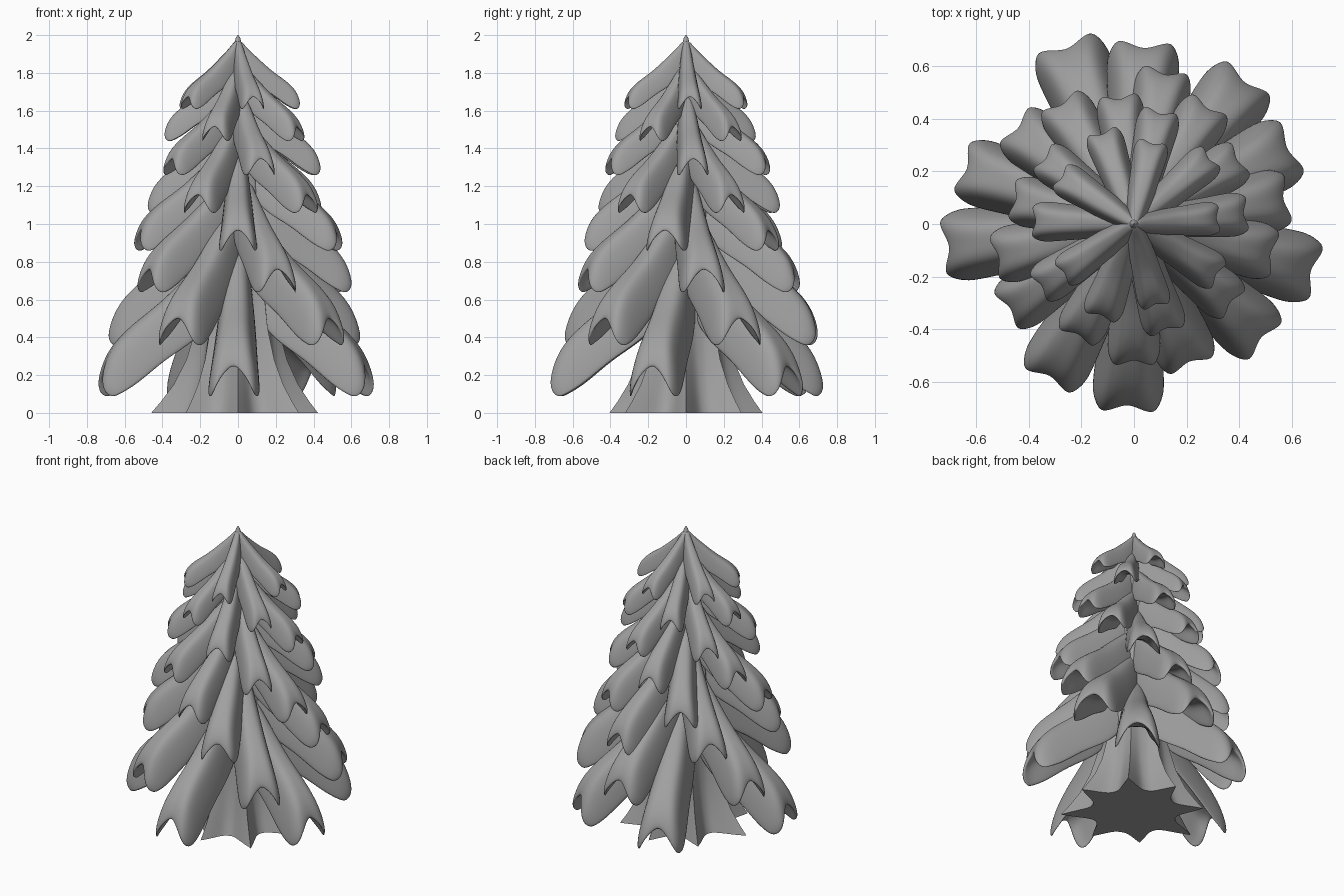
import bpy
import math
import random
from math import cos, sin, pi, radians

random.seed(4)
cube = bpy.data.objects.get("Cube")
if cube:
    bpy.data.objects.remove(cube, do_unlink=True)

grey = bpy.data.materials.new("plain_grey")
grey.use_nodes = True
COLOR = (0.35, 0.35, 0.35, 1)
grey.diffuse_color = COLOR
grey.node_tree.nodes["Principled BSDF"].inputs["Base Color"].default_value = COLOR


def make_mesh(name, verts, faces):
    mesh = bpy.data.meshes.new(name)
    mesh.from_pydata(verts, [], faces)
    mesh.materials.append(grey)
    mesh.shade_smooth()
    return mesh


def add_object(name, mesh):
    obj = bpy.data.objects.new(name, mesh)
    bpy.context.scene.collection.objects.link(obj)
    return obj


# Branch stations: reach, height, half width, flap drop, underside fill
STATIONS = [(0, 1, .35, .2, .7), (.16, .84, .65, .42, .7), (.36, .69, .8, .42, .65),
            (.58, .52, .88, .34, .6), (.8, .4, 1, .37, .5), (.95, .28, 1.06, .31, .3),
            (1.01, .19, .9, .22, .1)]
# Half cross-section: sideways, drop along the branch, drop at the tip, forward bulge
SECTION = [(1, 1, 1, -.05), (.9, .62, .72, .04), (.64, .16, .42, .04), (.34, .02, .18, .02)]


def branch_mesh(name, reach, tip_z, height):
    """Folded, drooping solid branch pointing along +x."""
    width = .205 * reach
    across = ([(-s, d, e, f) for s, d, e, f in SECTION] + [(0, 0, 0, 0)] + SECTION[::-1])
    verts = []
    for r, z, w, drop, fill in STATIONS:
        at_tip = r > 1
        top, under = [], []
        for s, d, e, f in across:
            fall = e if at_tip else d
            x = reach * (r + f * r ** 3)
            top.append((x, s * w * width, tip_z + height * (z - fall * drop)))
            low = fall + fill * (1 - fall)
            under.append((x - .02 * reach, s * w * width * .86,
                          tip_z + height * (z - low * drop)))
        verts += top + under[-2:0:-1]
    n, m = 2 * len(across) - 2, len(across)
    last = (len(STATIONS) - 1) * n
    faces = [(i * n + j, (i + 1) * n + j, (i + 1) * n + (j + 1) % n, i * n + (j + 1) % n)
             for i in range(len(STATIONS) - 1) for j in range(n)]
    # Both ends are closed by strips between the top and the underside
    for j in range(m - 1):
        ring = list(dict.fromkeys((j, j + 1, n - j - 1, (n - j) % n)))
        faces.append(tuple(ring))
        faces.append(tuple(last + k for k in reversed(ring)))
    return make_mesh(name, verts, faces)


# Eight whorls of five branches: tip height, reach, branch rise, first angle
LAYERS = [(.09, .70, .95, 268), (.36, .66, .85, 241), (.64, .57, .72, 292),
          (.86, .52, .64, 270), (1.06, .47, .57, 243), (1.26, .42, .51, 287),
          (1.44, .37, .45, 250), (1.61, .32, .38, 285)]
# Angles round a whorl at the bottom and at the top of the tree
SPREAD = [(0, 0), (77, 79), (144, 152), (203, 222), (279, 290)]

for level, (tip_z, reach, rise, start) in enumerate(LAYERS):
    mesh = branch_mesh(f"branch_layer_{level + 1}", reach, tip_z, rise)
    up = level / (len(LAYERS) - 1)
    for k, (low, high) in enumerate(SPREAD, 1):
        branch = add_object(f"branch_{level + 1}_{k}", mesh)
        branch.rotation_euler.z = radians(start + low + (high - low) * up)
        branch.scale = (random.uniform(.97, 1.02), random.uniform(.95, 1.06), 1)
        smooth = branch.modifiers.new("smooth", 'SUBSURF')
        smooth.levels = smooth.render_levels = 2

# Trunk: flared, star-shaped roots narrowing to the tip (height, radius, root size)
TRUNK = [(0, .27, .18), (.06, .25, .15), (.15, .225, .11), (.28, .2, .07),
         (.45, .18, .04), (.8, .15, .02), (1.2, .12, .01), (1.6, .08, 0),
         (1.85, .045, 0), (1.94, .022, 0), (1.985, .012, 0), (2, .003, 0)]
SEGMENTS, ROOTS = 96, 8
verts = []
for z, radius, root in TRUNK:
    for i in range(SEGMENTS):
        a = 2 * pi * i / SEGMENTS
        ridge = (1 - abs(sin(a * ROOTS / 2))) ** 1.3
        uneven = .85 + .15 * sin(2 * a + 2.4) + .1 * cos(a * 3 + pi)
        r = radius + root * ridge * uneven
        verts.append((r * cos(a), r * sin(a), z))
faces = [(k * SEGMENTS + i, k * SEGMENTS + (i + 1) % SEGMENTS,
          (k + 1) * SEGMENTS + (i + 1) % SEGMENTS, (k + 1) * SEGMENTS + i)
         for k in range(len(TRUNK) - 1) for i in range(SEGMENTS)]
faces.append(tuple(reversed(range(SEGMENTS))))
faces.append(tuple(range(len(verts) - SEGMENTS, len(verts))))
trunk = add_object("trunk", make_mesh("trunk", verts, faces))
bpy.context.view_layer.objects.active = trunk
trunk.select_set(True)
bpy.ops.object.shade_smooth_by_angle(angle=radians(50))
